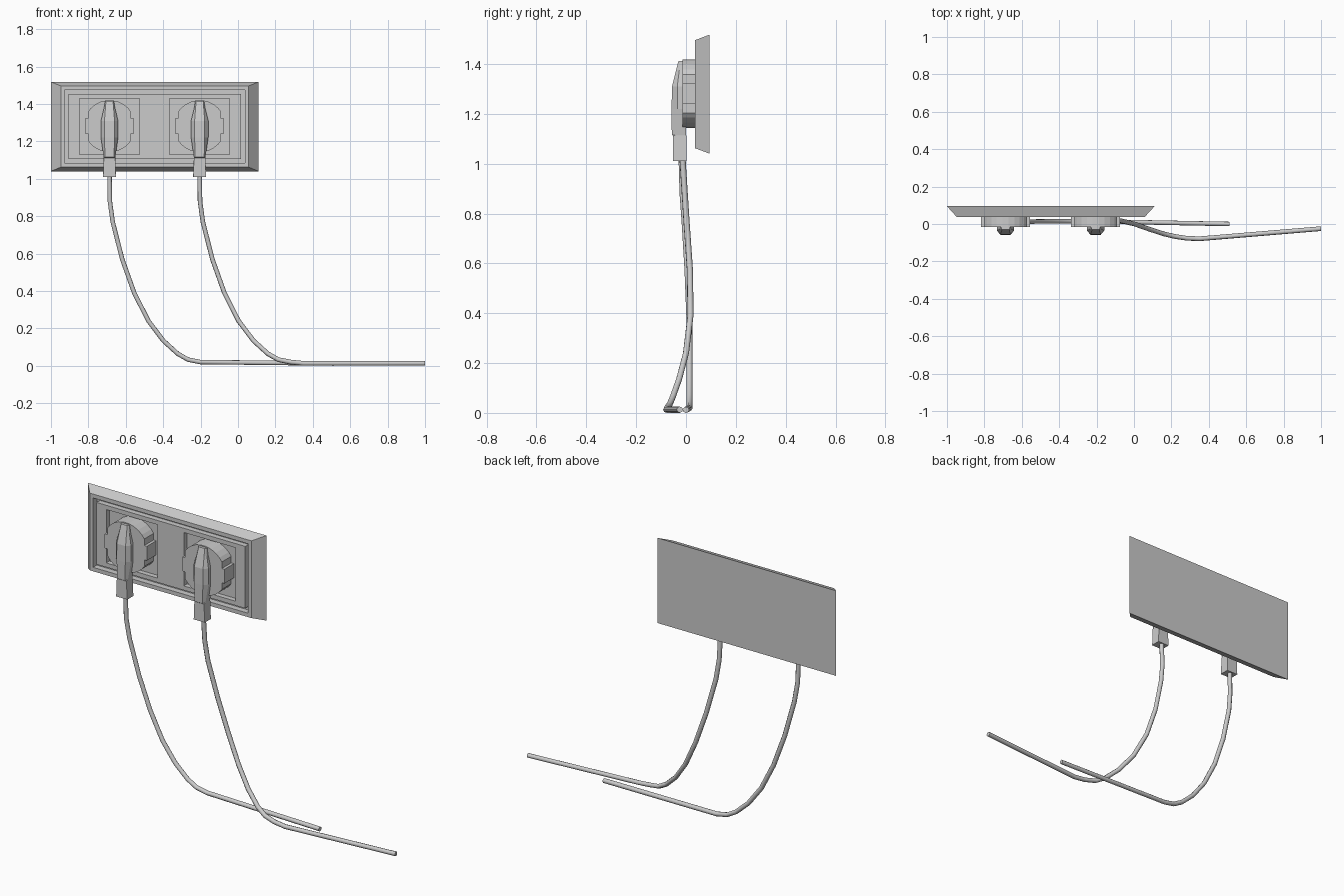
import bpy, bmesh, math
from mathutils import Vector

if "Cube" in bpy.data.objects:
    bpy.data.objects.remove(bpy.data.objects["Cube"])

CX, CZ = -0.445, 1.279        # centre of the wall plate
PLUGS = (-0.687, -0.205)      # x centres of the two plugs


def finish(name, bm):
    bmesh.ops.remove_doubles(bm, verts=bm.verts, dist=1e-5)
    bmesh.ops.recalc_face_normals(bm, faces=bm.faces)
    me = bpy.data.meshes.new(name)
    bm.to_mesh(me)
    bm.free()
    ob = bpy.data.objects.new(name, me)
    bpy.context.collection.objects.link(ob)
    return ob


def loft(name, rings):
    """Skin closed rings of equal length and cap both ends."""
    bm = bmesh.new()
    loops = [[bm.verts.new(p) for p in r] for r in rings]
    for a, b in zip(loops, loops[1:]):
        for i in range(len(a)):
            j = (i + 1) % len(a)
            bm.faces.new((a[i], a[j], b[j], b[i]))
    bm.faces.new(loops[0])
    bm.faces.new(loops[-1])
    return finish(name, bm)


def rect(hx, hz, y):
    return [(CX + sx * hx, y, CZ + sz * hz)
            for sx, sz in ((-1, -1), (1, -1), (1, 1), (-1, 1))]


# Bevelled wall frame with a recessed bed
loft("wall_frame", [rect(0.555, 0.239, 0.095), rect(0.502, 0.217, 0.037),
                    rect(0.482, 0.195, 0.037), rect(0.482, 0.195, 0.070)])

# Inner panel with two square socket recesses
xs = [CX - 0.462, PLUGS[0] - 0.16, PLUGS[0] + 0.16,
      PLUGS[1] - 0.16, PLUGS[1] + 0.16, CX + 0.462]
zs = [CZ - 0.174, CZ - 0.15, CZ + 0.15, CZ + 0.174]
bm = bmesh.new()
grid = [[bm.verts.new((x, 0.040, z)) for z in zs] for x in xs]
sockets = []
for i in range(5):
    for k in range(3):
        f = bm.faces.new((grid[i][k], grid[i + 1][k], grid[i + 1][k + 1], grid[i][k + 1]))
        if k == 1 and i in (1, 3):
            sockets.append(f)
rim = [e for e in bm.edges if e.is_boundary]
ext = bmesh.ops.extrude_edge_only(bm, edges=rim)["geom"]
for v in ext:
    if isinstance(v, bmesh.types.BMVert):
        v.co.y = 0.070
for f in bmesh.ops.extrude_discrete_faces(bm, faces=sockets)["faces"]:
    for v in f.verts:
        v.co.y = 0.068
finish("socket_panel", bm)


def disc_outline(r, flat):
    """Round outline with flattened sides and a square tab on each side."""
    half = [(r * math.sin(math.radians(a)), r * math.cos(math.radians(a)))
            for a in (7, 20, 33, 46)]
    half += [(flat, 0.077), (flat, 0.04), (flat + 0.016, 0.04)]
    right = half + [(x, -z) for x, z in reversed(half)]
    return right + [(-x, -z) for x, z in right]


# Handle sections: z, half width, half width of front ridge, back y, mid y, front y
HANDLE = [(1.010, 0.035, 0.034, 0.002, -0.049, -0.052),
          (1.112, 0.031, 0.030, 0.002, -0.049, -0.052),
          (1.116, 0.031, 0.024, 0.000, -0.040, -0.057),
          (1.220, 0.046, 0.027, 0.000, -0.035, -0.058),
          (1.310, 0.046, 0.027, 0.000, -0.035, -0.056),
          (1.375, 0.030, 0.022, 0.000, -0.027, -0.040),
          (1.413, 0.024, 0.019, 0.000, -0.022, -0.030)]

for side, px in zip(("left", "right"), PLUGS):
    # Plug disc seated in the socket
    loft(side + "_plug_disc",
         [[(px + x, y, 1.281 + z) for x, z in disc_outline(0.139, 0.115)]
          for y in (0.068, -0.015)])
    # Angled plug handle and strain relief
    loft(side + "_plug_handle",
         [[(px - w, yb, z), (px - w, ym, z), (px - n, yf, z),
           (px + n, yf, z), (px + w, ym, z), (px + w, yb, z)]
          for z, w, n, yb, ym, yf in HANDLE])

# Cables: x offset from plug, z on the way down to the floor
DROP = [(0, 1.02), (0.002, 0.88), (0.017, 0.77), (0.068, 0.57), (0.132, 0.39),
        (0.208, 0.24), (0.288, 0.134), (0.365, 0.064), (0.42, 0.033), (0.485, 0.020)]
DEPTH = {"left": (-0.018, -0.014, -0.006, 0.006, 0.013, 0.014, 0.014, 0.014, 0.014, 0.014),
         "right": (-0.014, -0.005, 0.002, 0.016, 0.018, 0.000, -0.028, -0.053, -0.066, -0.076)}
ENDS = {"left": [(0.51, 0.000, 0.012)],
        "right": [(0.35, -0.079, 0.013), (1.0, -0.025, 0.013)]}
for side, px in zip(("left", "right"), PLUGS):
    pts = [(px + dx, y, z) for (dx, z), y in zip(DROP, DEPTH[side])] + ENDS[side]
    cu = bpy.data.curves.new(side + "_cable", "CURVE")
    cu.dimensions = "3D"
    cu.bevel_depth = 0.0125
    cu.bevel_resolution = 2
    cu.use_fill_caps = True
    sp = cu.splines.new("POLY")
    sp.points.add(len(pts) - 1)
    for p, co in zip(sp.points, pts):
        p.co = (*co, 1)
    ob = bpy.data.objects.new(side + "_cable", cu)
    bpy.context.collection.objects.link(ob)
